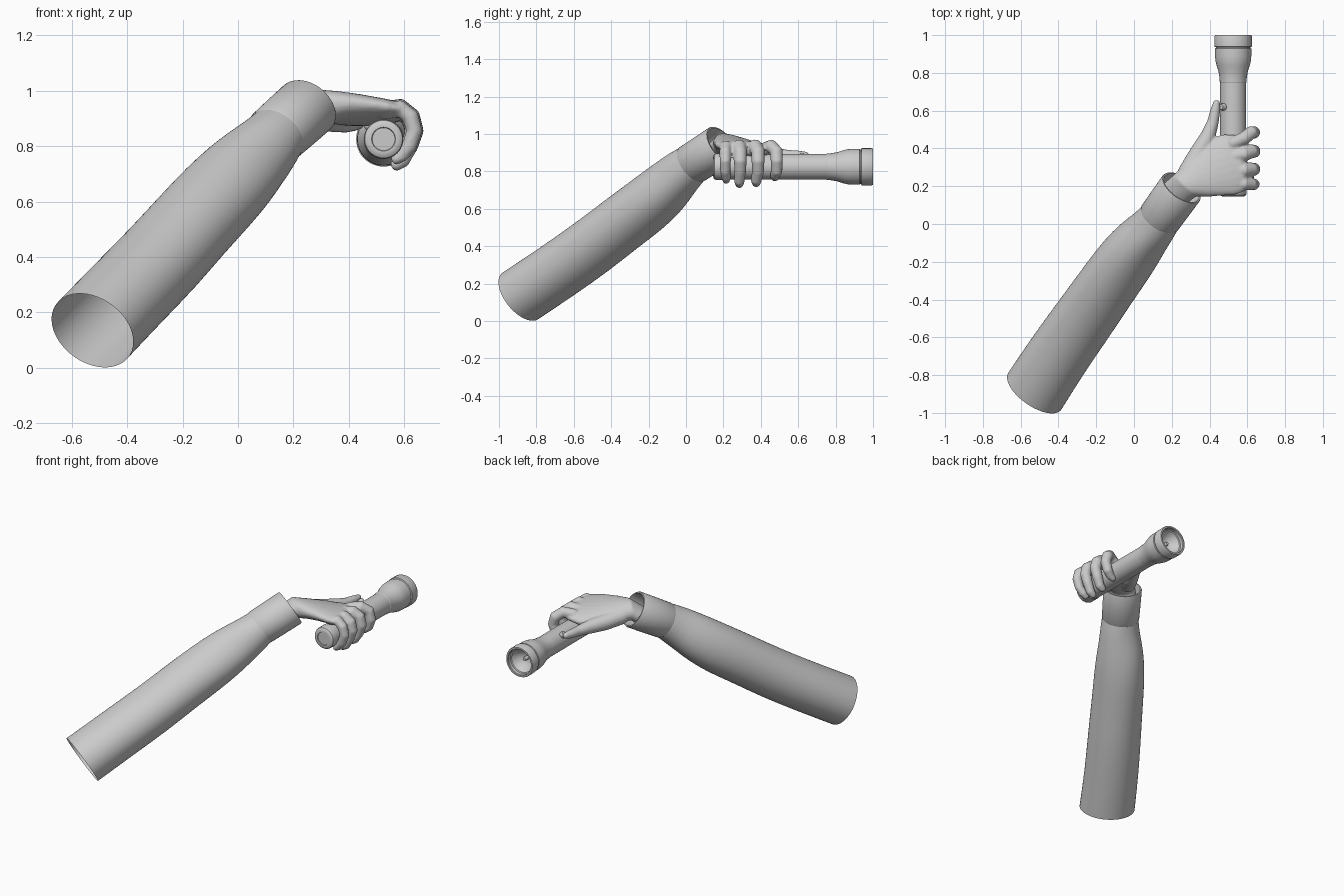
import bpy, bmesh, math
from mathutils import Vector

cube = bpy.data.objects.get("Cube")
if cube:
    bpy.data.objects.remove(cube)

grey = bpy.data.materials.new("plain_grey")
grey.use_nodes = True
grey.diffuse_color = (0.6, 0.6, 0.6, 1)
grey.node_tree.nodes["Principled BSDF"].inputs["Base Color"].default_value = (0.6, 0.6, 0.6, 1)

UP = Vector((0, 0, 1))


def ring(center, u, v, sides=32, wave=0.0, phase=0.0):
    """Ellipse of points spanned by the half axes u and v, optionally rippled."""
    pts = []
    for i in range(sides):
        a = math.tau * i / sides
        k = 1 + wave * math.sin(3 * a + phase)
        pts.append(Vector(center) + k * (u * math.cos(a) + v * math.sin(a)))
    return pts


def loft(bm, rings, caps=False):
    rows = [[bm.verts.new(p) for p in r] for r in rings]
    n = len(rows[0])
    for a, b in zip(rows, rows[1:]):
        for i in range(n):
            j = (i + 1) % n
            bm.faces.new((a[i], a[j], b[j], b[i]))
    if caps:
        bm.faces.new(rows[0][::-1])
        bm.faces.new(rows[-1])


def finish(bm, name, angle=40):
    bmesh.ops.recalc_face_normals(bm, faces=bm.faces)
    mesh = bpy.data.meshes.new(name)
    bm.to_mesh(mesh)
    bm.free()
    mesh.materials.append(grey)
    obj = bpy.data.objects.new(name, mesh)
    bpy.context.collection.objects.link(obj)
    bpy.ops.object.select_all(action="DESELECT")
    obj.select_set(True)
    bpy.context.view_layer.objects.active = obj
    bpy.ops.object.shade_smooth_by_angle(angle=math.radians(angle))
    return obj


def tube(bm, path, radii, sides=16):
    """Round tube with rounded ends along a short path."""
    pts = [Vector(p) for p in path]
    first, last = (pts[0] - pts[1]).normalized(), (pts[-1] - pts[-2]).normalized()
    pts = [pts[0] + first * radii[0] * 0.6] + pts + [pts[-1] + last * radii[-1] * 0.6]
    radii = [radii[0] * 0.7] + list(radii) + [radii[-1] * 0.7]
    side, rings = None, []
    for i, p in enumerate(pts):
        t = (pts[min(i + 1, len(pts) - 1)] - pts[max(i - 1, 0)]).normalized()
        side = side or t.orthogonal()
        side = (side - t * side.dot(t)).normalized()
        rings.append(ring(p, side * radii[i], t.cross(side) * radii[i], sides))
    loft(bm, rings, True)


def lathe(name, center, profile, sides=48):
    """Turn (radius, y) pairs about an axis parallel to y."""
    bm = bmesh.new()
    x, z = center
    loft(bm, [ring((x, y, z), Vector((r, 0, 0)), UP * r, sides) for r, y in profile])
    bmesh.ops.remove_doubles(bm, verts=bm.verts, dist=0.0001)
    return finish(bm, name, 30)


# Sleeve: soft rippled tube rising along the forearm
axis = Vector((0.49, 0.70, 0.51)).normalized()
across = axis.cross(UP).normalized()
above = across.cross(axis).normalized()
sections = [  # centre, half width, half height, ripple
    ((-0.525, -0.885, 0.135), 0.172, 0.156, 0),
    ((-0.40, -0.69, 0.265), 0.168, 0.156, 0.005),
    ((-0.265, -0.50, 0.40), 0.165, 0.156, 0.012),
    ((-0.165, -0.355, 0.515), 0.160, 0.154, 0.015),
    ((-0.07, -0.22, 0.615), 0.158, 0.154, 0.025),
    ((0.00, -0.13, 0.69), 0.148, 0.146, 0.035),
    ((0.05, -0.07, 0.745), 0.134, 0.134, 0.035),
    ((0.10, -0.02, 0.795), 0.122, 0.122, 0.02),
    ((0.14, 0.035, 0.842), 0.113, 0.108, 0),
]
bm = bmesh.new()
loft(bm, [ring(c, across * a, above * b, 32, w, i * 0.5)
          for i, (c, a, b, w) in enumerate(sections)])
sleeve = finish(bm, "sleeve", 60)
sub = sleeve.modifiers.new("soften", "SUBSURF")
sub.levels = sub.render_levels = 1

# Cuff: band with a rim folded inward
bm = bmesh.new()
base, end = Vector((0.135, 0.03, 0.838)), Vector((0.252, 0.192, 0.942))
cuff = [(0, 0.113), (0.03, 0.116), (0.5, 0.118), (0.97, 0.119), (1, 0.116),
        (1, 0.108), (0.96, 0.105), (0.3, 0.1)]
loft(bm, [ring(base.lerp(end, t), across * r, above * r * 0.96, 48) for t, r in cuff])
finish(bm, "cuff", 50)

# Hand: palm, four curled fingers and a thumb fused into one skin
bm = bmesh.new()
palm = [  # thumb-side edge, little-finger edge, half thickness
    ((0.13, 0.19, 0.86), (0.25, 0.08, 0.88), 0.066),
    ((0.21, 0.26, 0.93), (0.325, 0.145, 0.955), 0.062),
    ((0.29, 0.34, 0.92), (0.395, 0.145, 0.96), 0.056),
    ((0.37, 0.42, 0.905), (0.47, 0.15, 0.955), 0.052),
    ((0.46, 0.475, 0.90), (0.54, 0.155, 0.945), 0.046),
    ((0.54, 0.475, 0.91), (0.59, 0.175, 0.935), 0.038),
    ((0.58, 0.455, 0.91), (0.605, 0.195, 0.925), 0.025),
]
rings = []
for left, right, thick in palm:
    left, right = Vector(left), Vector(right)
    half = (right - left) / 2
    flat = Vector((-half.y, half.x, 0)).normalized()
    rings.append(ring((left + right) / 2, half, flat.cross(half).normalized() * thick, 24))
loft(bm, rings, True)

for root, mid, tip, drop, size in (  # y along the finger, tip height, radius
        (0.425, 0.485, 0.475, 0.765, 0.033), (0.355, 0.385, 0.375, 0.735, 0.035),
        (0.28, 0.29, 0.285, 0.73, 0.034), (0.215, 0.21, 0.215, 0.75, 0.030)):
    tube(bm, [(0.52, root, 0.925), (0.585, (root + mid) / 2, 0.935), (0.622, mid, 0.905),
              (0.636, mid, 0.855), (0.618, mid, 0.80), (0.59, tip, drop + 0.015),
              (0.567, tip, drop)],
         [size * k for k in (1, 1.08, 1.05, 1, 0.92, 0.82, 0.65)])

tube(bm, [(0.28, 0.27, 0.92), (0.34, 0.37, 0.90), (0.39, 0.46, 0.89),
          (0.418, 0.54, 0.885), (0.43, 0.60, 0.885), (0.438, 0.645, 0.888)],
     (0.05, 0.05, 0.042, 0.031, 0.027, 0.018))
hand = finish(bm, "hand", 180)
skin = hand.modifiers.new("fuse", "REMESH")
skin.mode = "VOXEL"
skin.voxel_size = 0.007
skin.use_smooth_shade = True
soft = hand.modifiers.new("soften", "SMOOTH")
soft.factor = 0.5
soft.iterations = 5

# Torch body: tail cap, barrel, flared head, bezel and hollow reflector
TORCH = (0.525, 0.825)
lathe("torch_body", TORCH, [
    (0, 0.150), (0.041, 0.150), (0.043, 0.145), (0.049, 0.145), (0.060, 0.147),
    (0.068, 0.153), (0.071, 0.162), (0.071, 0.215), (0.067, 0.218), (0.067, 0.226),
    (0.069, 0.229), (0.069, 0.75), (0.071, 0.753), (0.072, 0.775), (0.078, 0.81),
    (0.088, 0.84), (0.094, 0.865), (0.096, 0.89), (0.096, 0.928), (0.092, 0.931),
    (0.092, 0.936), (0.099, 0.939), (0.099, 0.993), (0.096, 1.0), (0.086, 1.0),
    (0.083, 0.996), (0.083, 0.975), (0.076, 0.972), (0.062, 0.945), (0.040, 0.925),
    (0.015, 0.915), (0, 0.915)])

# Bulb at the centre of the reflector
lathe("bulb", TORCH, [(0.012, 0.91), (0.012, 0.94), (0.009, 0.948), (0, 0.951)], 20)

# Switch under the thumb
bm = bmesh.new()
tube(bm, [(0.485, 0.62, 0.86), (0.468, 0.62, 0.882)], (0.019, 0.019), 20)
finish(bm, "switch", 40)
